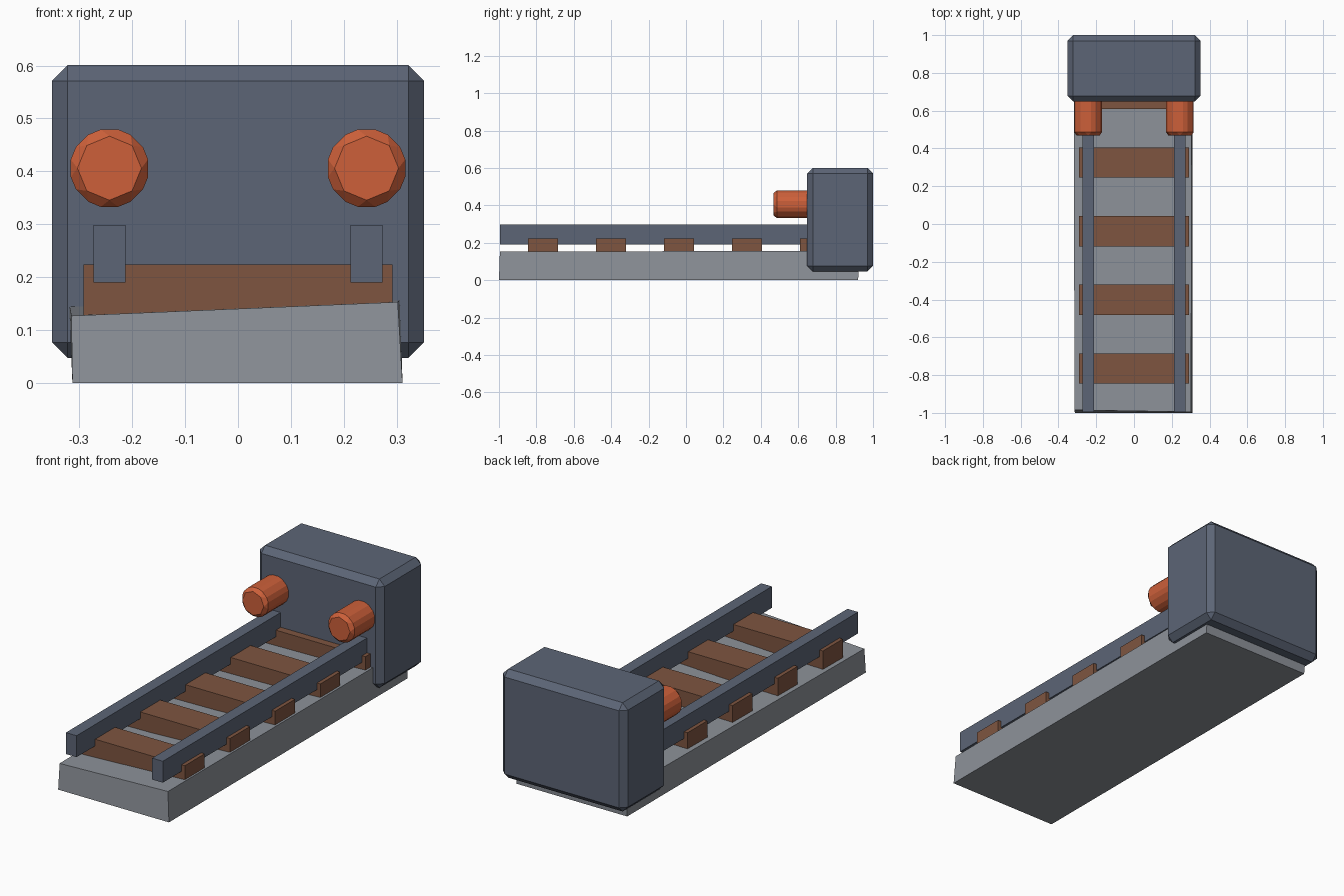
import bpy, bmesh, math
from mathutils import Matrix, Vector

if "Cube" in bpy.data.objects:
    bpy.data.objects.remove(bpy.data.objects["Cube"], do_unlink=True)


def material(name, rgb):
    m = bpy.data.materials.new(name)
    m.use_nodes = True
    m.diffuse_color = (*rgb, 1)
    m.node_tree.nodes["Principled BSDF"].inputs["Base Color"].default_value = (*rgb, 1)
    return m


steel = material("blue grey steel", (0.107, 0.130, 0.181))
orange = material("orange paint", (0.61, 0.117, 0.042))
wood = material("brown wood", (0.209, 0.091, 0.051))
gravel = material("grey gravel", (0.266, 0.287, 0.319))


def finish(bm, name, mat, bevel=0):
    if bevel:
        bmesh.ops.bevel(bm, geom=bm.edges[:], offset=bevel, segments=1,
                        profile=0.5, affect='EDGES')
    bmesh.ops.recalc_face_normals(bm, faces=bm.faces[:])
    mesh = bpy.data.meshes.new(name)
    bm.to_mesh(mesh)
    bm.free()
    mesh.materials.append(mat)
    obj = bpy.data.objects.new(name, mesh)
    bpy.context.scene.collection.objects.link(obj)
    return obj


def box(name, mat, low, high, bevel=0, corners=None):
    """Box between two corners; corners maps a sign triple to a moved vertex."""
    low, high = Vector(low), Vector(high)
    bm = bmesh.new()
    bmesh.ops.create_cube(bm, size=1)
    for v in bm.verts:
        key = tuple(1 if c > 0 else -1 for c in v.co)
        v.co = [high[i] if key[i] > 0 else low[i] for i in range(3)]
        if corners and key in corners:
            v.co = corners[key]
    return finish(bm, name, mat, bevel)


# Ballast bed with uneven top corners
box("ballast_bed", gravel, (-0.313, -1, 0), (0.311, 0.92, 0.155), corners={
    (-1, -1, 1): (-0.315, -0.985, 0.127),
    (1, -1, 1): (0.302, -0.995, 0.153),
    (-1, 1, 1): (-0.319, 0.93, 0.147),
    (1, 1, 1): (0.306, 0.93, 0.157),
})

# Cross sleepers
for i in range(5):
    y = -0.765 + i * 0.3635
    box(f"sleeper_{i + 1}", wood, (-0.292, y - 0.08, 0.1), (0.292, y + 0.08, 0.224))

# End block
box("end_block", steel, (-0.352, 0.648, 0.047), (0.352, 1, 0.601), bevel=0.03)

# Rails and buffers on each side
for side, s in (("left", 1), ("right", -1)):
    x = 0.243 * s
    box(f"{side}_rail", steel, (x - 0.03, -0.995, 0.19), (x + 0.03, 0.9, 0.299))
    bm = bmesh.new()
    bmesh.ops.create_cone(bm, cap_ends=True, segments=8, radius1=0.08, radius2=0.08,
                          depth=0.23, matrix=Matrix.Translation((x, 0.583, 0.406))
                          @ Matrix.Rotation(math.pi / 2, 4, 'X'))
    finish(bm, f"{side}_buffer", orange, bevel=0.018)
